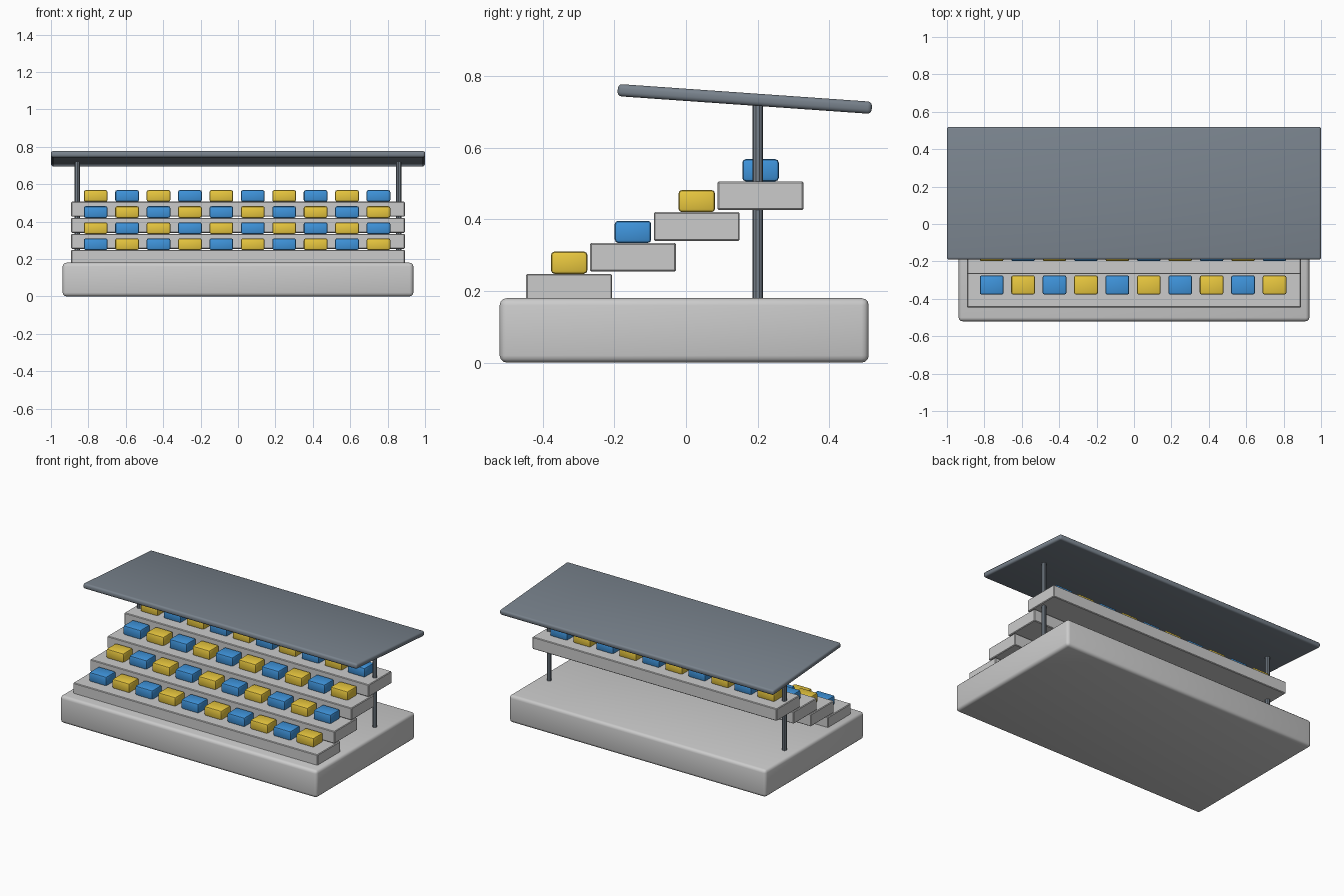
import bpy
from math import radians

if "Cube" in bpy.data.objects:
    bpy.data.objects.remove(bpy.data.objects["Cube"])


def material(name, rgb):
    m = bpy.data.materials.new(name)
    m.diffuse_color = (*rgb, 1)
    m.use_nodes = True
    m.node_tree.nodes["Principled BSDF"].inputs["Base Color"].default_value = m.diffuse_color
    return m


steel = material("steel_grey", (0.19, 0.225, 0.265))
blue = material("seat_blue", (0.05, 0.30, 0.72))
yellow = material("seat_yellow", (0.82, 0.58, 0.05))


def finish(ob, name, mat):
    ob.name = name
    if mat:
        ob.data.materials.append(mat)
    bpy.ops.object.shade_smooth_by_angle(angle=radians(35))
    return ob


def box(name, size, loc, bevel, segments=2, mat=None, tilt=0):
    bpy.ops.mesh.primitive_cube_add(size=1, location=loc)
    ob = bpy.context.object
    ob.scale = size
    bpy.ops.object.transform_apply(location=False, rotation=False, scale=True)
    mod = ob.modifiers.new("rounded_edges", "BEVEL")
    mod.width = bevel
    mod.segments = segments
    bpy.ops.object.modifier_apply(modifier=mod.name)
    ob.rotation_euler.x = tilt
    return finish(ob, name, mat)


# Concrete plinth
box("base", (1.875, 1.03, 0.18), (0, -0.005, 0.09), 0.02, 3)

# Stepped terraces, each with a row of alternating seats
for row in range(4):
    dy, dz = row * 0.178, row * 0.086
    box(f"terrace_{row + 1}", (1.784, 0.24, 0.08),
        (0, -0.326 + dy, 0.208 + dz), 0.004, 1)
    for col in range(10):
        box(f"seat_{row + 1}_{col + 1}", (0.127, 0.102, 0.062),
            (-0.761 + col * 0.168, -0.326 + dy, 0.279 + dz), 0.01, 2,
            yellow if (row + col) % 2 else blue)

# Roof posts
for side, x in (("left", -0.859), ("right", 0.859)):
    bpy.ops.mesh.primitive_cylinder_add(vertices=10, radius=0.015, depth=0.71,
                                        location=(x, 0.2, 0.375))
    finish(bpy.context.object, f"{side}_post", steel)

# Tilted canopy roof
box("roof", (2.0, 0.711, 0.034), (0, 0.164, 0.736), 0.012, 3, steel,
    radians(-4))
